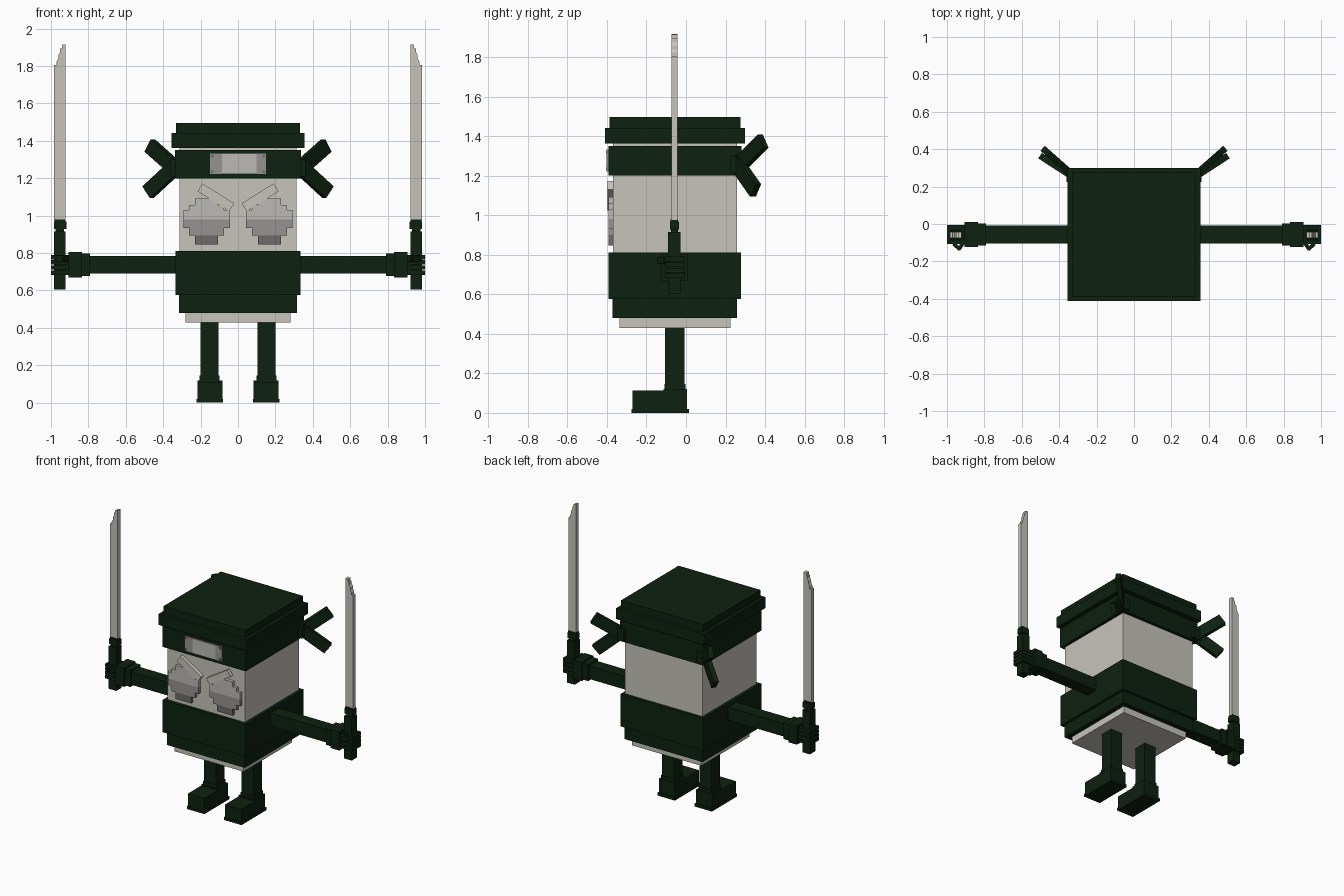
import bpy, bmesh, math
from mathutils import Vector, Matrix

if "Cube" in bpy.data.objects:
    bpy.data.objects.remove(bpy.data.objects["Cube"])

CY = -0.056  # depth centre of body, legs and arms


def material(name, r, g, b):
    m = bpy.data.materials.new(name)
    m.diffuse_color = (r, g, b, 1)
    m.use_nodes = True
    m.node_tree.nodes["Principled BSDF"].inputs["Base Color"].default_value = m.diffuse_color
    return m


GREEN = material("dark green cloth", 0.004, 0.015, 0.005)
PALE = material("pale grey", 0.57, 0.55, 0.50)
LIGHT = material("light silver", 0.50, 0.49, 0.47)
MID = material("mid silver", 0.30, 0.295, 0.285)
DARK = material("dark silver", 0.15, 0.147, 0.14)


def finish(name, bm, mats):
    bmesh.ops.recalc_face_normals(bm, faces=bm.faces)
    me = bpy.data.meshes.new(name)
    bm.to_mesh(me)
    bm.free()
    for m in mats:
        me.materials.append(m)
    ob = bpy.data.objects.new(name, me)
    bpy.context.collection.objects.link(ob)
    return ob


def add_box(bm, x0, x1, y0, y1, z0, z1, mat=0):
    size = Matrix.Diagonal((x1 - x0, y1 - y0, z1 - z0, 1))
    pos = Matrix.Translation(((x0 + x1) / 2, (y0 + y1) / 2, (z0 + z1) / 2))
    geo = bmesh.ops.create_cube(bm, size=1, matrix=pos @ size)
    for f in {f for v in geo["verts"] for f in v.link_faces}:
        f.material_index = mat


def boxes(name, rows, *mats):
    bm = bmesh.new()
    for r in rows:
        add_box(bm, *r)
    return finish(name, bm, mats)


def prism(name, pts, y0, y1, mat):
    """Extrude an outline in x, z along y."""
    bm = bmesh.new()
    face = bm.faces.new([bm.verts.new((x, y0, z)) for x, z in pts])
    geo = bmesh.ops.extrude_face_region(bm, geom=[face])["geom"]
    for v in geo:
        if isinstance(v, bmesh.types.BMVert):
            v.co.y = y1
    return finish(name, bm, [mat])


def strip(name, a, b, width, thick):
    """Flat cloth strip from a to b, standing on edge."""
    a, b = Vector(a), Vector(b)
    d = (b - a).normalized()
    n = d.cross(Vector((0, 0, 1))).normalized()
    rot = Matrix((d, n, d.cross(n))).transposed().to_4x4()
    bm = bmesh.new()
    bmesh.ops.create_cube(bm, size=1, matrix=Matrix.Translation((a + b) / 2) @ rot
                          @ Matrix.Diagonal(((b - a).length, thick, width, 1)))
    return finish(name, bm, [GREEN])


def mirrored(ob):
    """Add the left-hand copy."""
    mod = ob.modifiers.new("mirror", "MIRROR")
    mod.use_axis = (True, False, False)


def slab(name, half, z0, z1, mat, yc=CY):
    boxes(name, [(-half, half, yc - half, yc + half, z0, z1)], mat)


# Stacked body and hat
slab("body_base", 0.28, 0.43, 0.49, PALE)
slab("lower_sash", 0.315, 0.48, 0.58, GREEN)
slab("sash", 0.335, 0.575, 0.812, GREEN)
slab("head", 0.313, 0.80, 1.37, PALE)
slab("headband", 0.337, 1.20, 1.35, GREEN)
slab("hat_brim", 0.355, 1.362, 1.442, GREEN)
slab("hat_top", 0.332, 1.435, 1.496, GREEN)

# Metal plate on the headband, shaded panels and corner rivets
plate = [(-0.15, 0.15, -0.401, -0.39, 1.222, 1.332, 0),
         (-0.085, 0.10, -0.403, -0.39, 1.224, 1.330, 1)]
plate += [(x - 0.007, x + 0.007, -0.405, -0.39, z - 0.007, z + 0.007, 2)
          for x in (-0.137, 0.137) for z in (1.235, 1.319)]
boxes("headband_plate", plate, MID, LIGHT, DARK)

# Stepped eyes: half width, bottom, top, tone
eye = [(0.062, 0.847, 0.895, 2), (0.094, 0.895, 0.933, 1), (0.124, 0.933, 0.98, 1),
       (0.124, 0.98, 1.03, 0), (0.094, 1.03, 1.058, 0), (0.062, 1.058, 1.093, 0)]
mirrored(boxes("eye", [(0.168 - w, 0.168 + w, -0.392, -0.365, z0, z1, t)
                       for w, z0, z1, t in eye], LIGHT, MID, DARK))
mirrored(prism("eyebrow", [(0.02, 1.066), (0.19, 1.172), (0.217, 1.13), (0.047, 1.024)],
               -0.397, -0.365, PALE))

# Legs and boots
mirrored(boxes("leg", [(0.103, 0.2, CY - 0.049, CY + 0.049, 0.11, 0.44),
                       (0.098, 0.205, CY - 0.054, CY + 0.054, 0.11, 0.145)], GREEN))
mirrored(boxes("boot", [(0.084, 0.216, -0.27, 0.006, 0.018, 0.112),
                        (0.084, 0.216, -0.115, 0.006, 0.10, 0.12),
                        (0.079, 0.221, -0.275, 0.016, 0, 0.02)], GREEN))

# Arms with stepped cuffs
mirrored(boxes("arm", [(0.30, 0.92, CY - 0.047, CY + 0.047, 0.69, 0.785),
                       (0.79, 0.88, CY - 0.058, CY + 0.058, 0.678, 0.798),
                       (0.835, 0.905, CY - 0.067, CY + 0.067, 0.67, 0.805)], GREEN))

# Hand: palm, four fingers and a bent thumb
hand = [(0.905, 0.985, CY - 0.035, CY + 0.045, 0.685, 0.79)]
hand += [(0.905, 1.0, CY - 0.05, CY + 0.05, z, z + 0.023)
         for z in (0.683, 0.711, 0.739, 0.767)]
mirrored(boxes("hand", hand, GREEN))
mirrored(strip("thumb_base", (0.905, -0.09, 0.77), (0.937, -0.135, 0.77), 0.035, 0.02))
mirrored(strip("thumb_tip", (0.93, -0.137, 0.77), (0.965, -0.105, 0.77), 0.035, 0.02))

# Sword: grip, collar, guard, blade with stepped slanted tip
SY = -0.059
mirrored(boxes("sword_grip", [(0.921, 0.983, SY - 0.031, SY + 0.031, 0.605, 0.916),
                              (0.93, 0.975, SY - 0.018, SY + 0.018, 0.91, 0.94),
                              (0.917, 0.985, SY - 0.023, SY + 0.023, 0.928, 0.968),
                              (0.921, 0.981, SY - 0.019, SY + 0.019, 0.96, 0.98)], GREEN))
outline = [(0.921, 0.975), (0.983, 0.975), (0.983, 1.805)]
for x, z in ((0.97, 1.805), (0.961, 1.84), (0.951, 1.875), (0.942, 1.895)):
    outline += [(x, z), (x, z + 0.018)]
outline += [(0.921, 1.917)]
mirrored(prism("sword_blade", outline, SY - 0.015, SY + 0.015, PALE))

# Knots and loose ends of the headband at the back corners
mirrored(boxes("knot", [(0.29, 0.36, 0.225, 0.30, 1.21, 1.30)], GREEN))
mirrored(strip("upper_tie", (0.325, 0.26, 1.245), (0.472, 0.39, 1.375), 0.08, 0.035))
mirrored(strip("lower_tie", (0.325, 0.25, 1.27), (0.482, 0.352, 1.125), 0.08, 0.035))
